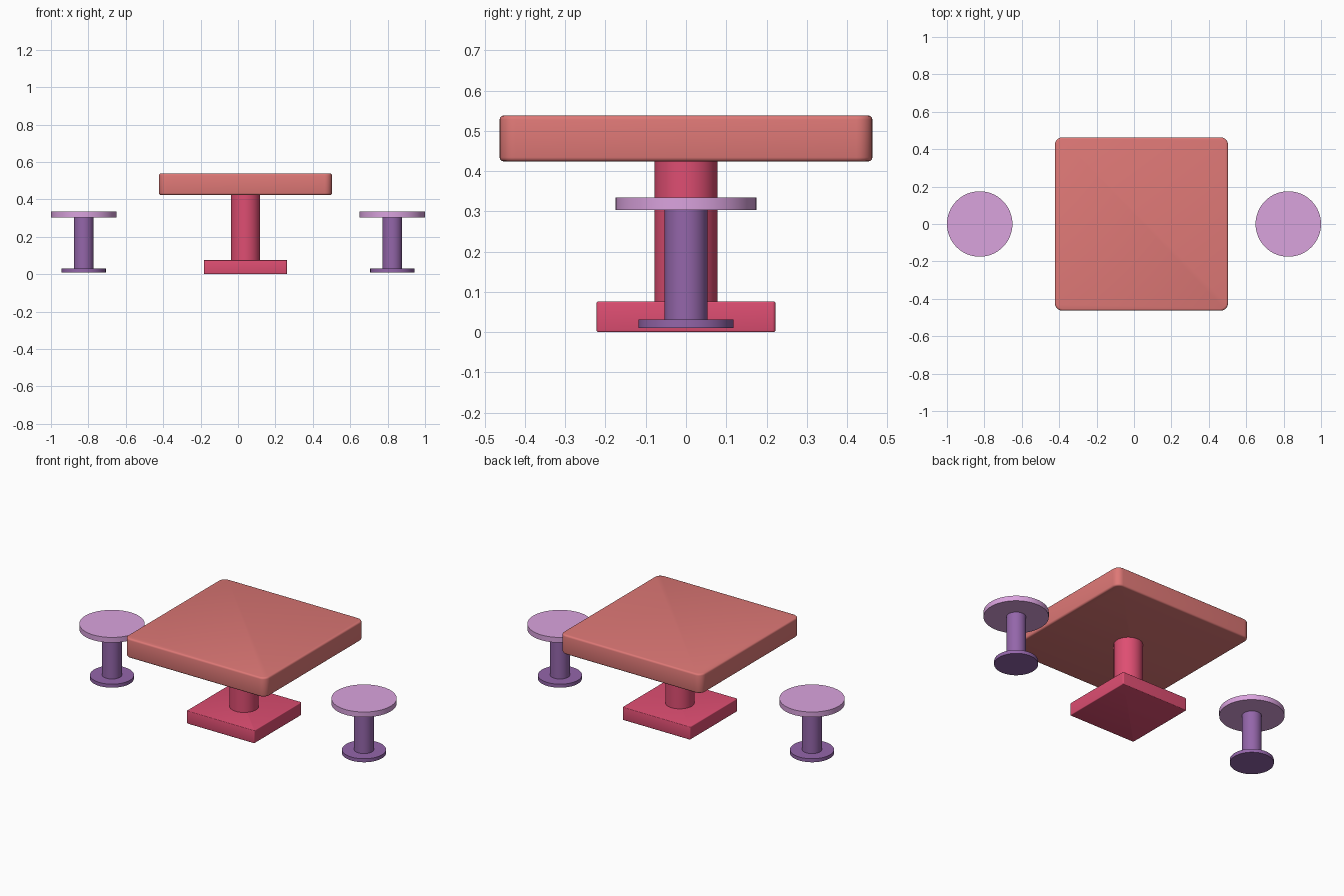
import bpy, bmesh, math

if "Cube" in bpy.data.objects:
    bpy.data.objects.remove(bpy.data.objects["Cube"])


def material(name, r, g, b):
    lin = [((c / 255 + 0.055) / 1.055) ** 2.4 for c in (r, g, b)]
    m = bpy.data.materials.new(name)
    m.diffuse_color = (*lin, 1)
    m.use_nodes = True
    m.node_tree.nodes["Principled BSDF"].inputs["Base Color"].default_value = m.diffuse_color
    return m


CORAL = material("coral", 222, 120, 118)
ROSE = material("rose", 222, 78, 114)
PLUM = material("plum", 218, 163, 222)
PURPLE = material("purple", 148, 102, 170)


def finish(bm, name, mat, loc):
    mesh = bpy.data.meshes.new(name)
    bm.to_mesh(mesh)
    bm.free()
    mesh.materials.append(mat)
    ob = bpy.data.objects.new(name, mesh)
    ob.location = loc
    bpy.context.collection.objects.link(ob)
    bpy.ops.object.select_all(action='DESELECT')
    ob.select_set(True)
    bpy.context.view_layer.objects.active = ob
    bpy.ops.object.shade_smooth_by_angle(angle=math.radians(40))
    return ob


def slab(name, mat, x, size, z0, z1, corner, edge):
    """Square slab with rounded plan corners and softened rims."""
    bm = bmesh.new()
    bmesh.ops.create_cube(bm, size=1)
    bmesh.ops.scale(bm, vec=(size, size, z1 - z0), verts=bm.verts)
    upright = [e for e in bm.edges
               if abs(e.verts[0].co.z - e.verts[1].co.z) > 1e-4]
    bmesh.ops.bevel(bm, geom=upright, offset=corner, segments=6,
                    profile=0.5, affect='EDGES')
    rims = [e for e in bm.edges
            if abs(e.verts[0].co.z - e.verts[1].co.z) < 1e-4]
    bmesh.ops.bevel(bm, geom=rims, offset=edge, segments=3,
                    profile=0.5, affect='EDGES')
    return finish(bm, name, mat, (x, 0, (z0 + z1) / 2))


def disc(name, mat, x, radius, z0, z1):
    bm = bmesh.new()
    bmesh.ops.create_cone(bm, cap_ends=True, segments=64, radius1=radius,
                          radius2=radius, depth=z1 - z0)
    return finish(bm, name, mat, (x, 0, (z0 + z1) / 2))


# Table, slightly right of centre
TABLE_X = 0.04
slab("table_top", CORAL, TABLE_X, 0.926, 0.424, 0.538, 0.04, 0.01)
disc("table_column", ROSE, TABLE_X, 0.078, 0.07, 0.43)
slab("table_base", ROSE, TABLE_X, 0.444, 0.0, 0.076, 0.008, 0.004)

# A round stool on each side
for side, x in (("left", -0.825), ("right", 0.825)):
    disc(f"{side}_stool_seat", PLUM, x, 0.175, 0.303, 0.334)
    disc(f"{side}_stool_column", PURPLE, x, 0.053, 0.02, 0.31)
    disc(f"{side}_stool_base", PURPLE, x, 0.118, 0.01, 0.031)
